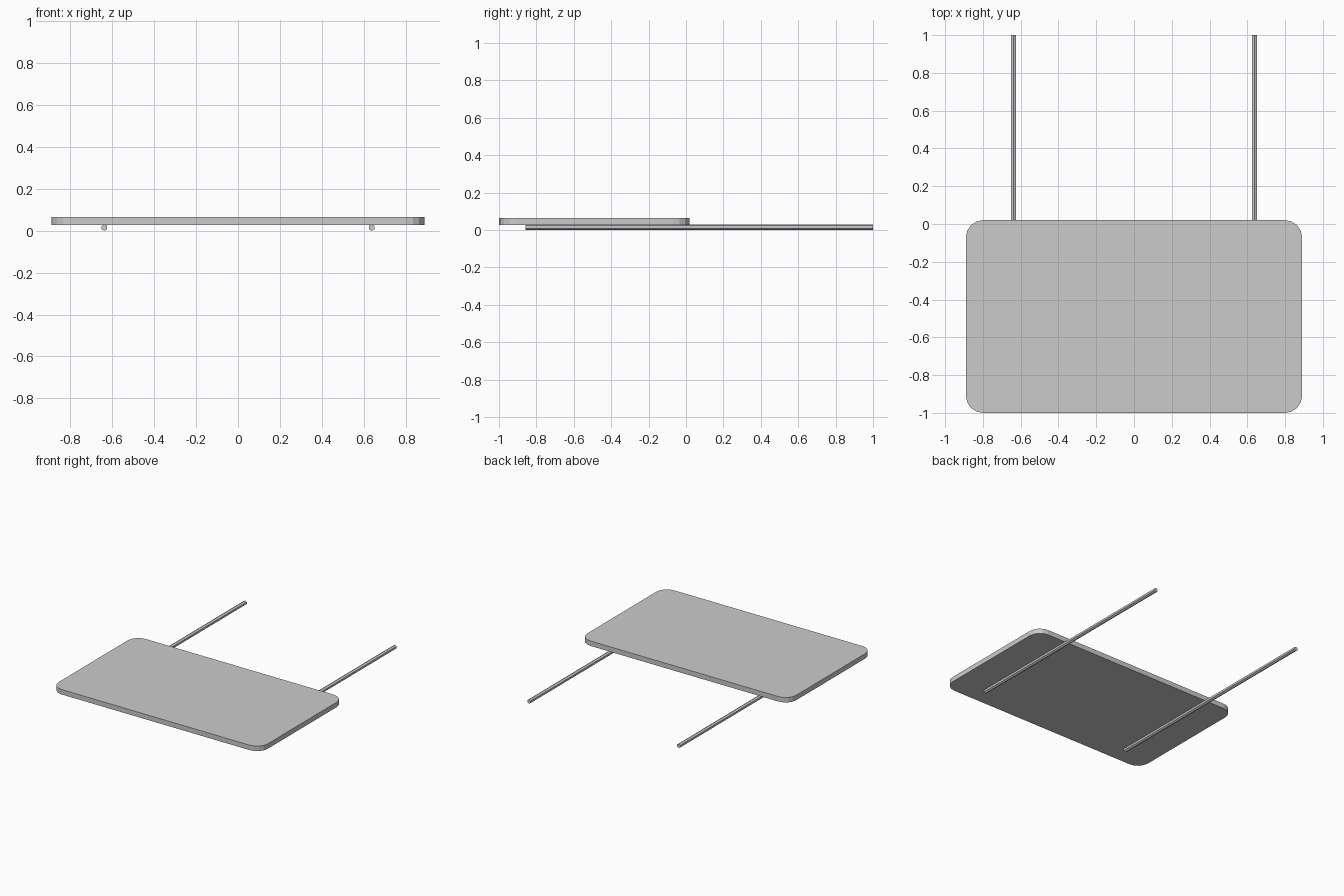
import bpy, bmesh
from math import pi, sin, cos

if "Cube" in bpy.data.objects:
    bpy.data.objects.remove(bpy.data.objects["Cube"])


def rounded_slab(name, x, y0, y1, z0, z1, r, seg):
    # rounded rectangle outline, extruded upward
    bm = bmesh.new()
    corners = [(x - r, y1 - r), (-x + r, y1 - r), (-x + r, y0 + r), (x - r, y0 + r)]
    verts = []
    for i, (cx, cy) in enumerate(corners):
        for k in range(seg + 1):
            a = (i + k / seg) * pi / 2
            verts.append(bm.verts.new((cx + r * cos(a), cy + r * sin(a), z0)))
    face = bm.faces.new(verts)
    ext = bmesh.ops.extrude_face_region(bm, geom=[face], use_keep_orig=True)
    top = [v for v in ext["geom"] if isinstance(v, bmesh.types.BMVert)]
    bmesh.ops.translate(bm, verts=top, vec=(0, 0, z1 - z0))
    bmesh.ops.recalc_face_normals(bm, faces=bm.faces)
    me = bpy.data.meshes.new(name)
    bm.to_mesh(me)
    bm.free()
    bpy.context.collection.objects.link(bpy.data.objects.new(name, me))


def rod(name, x, y0, y1, r):
    # thin low-poly rod running front to back
    bpy.ops.mesh.primitive_cylinder_add(vertices=6, radius=r, depth=y1 - y0,
                                        location=(x, (y0 + y1) / 2, r),
                                        rotation=(pi / 2, 0, 0))
    bpy.context.object.name = name


# flat panel at the front
rounded_slab("panel", 0.89, -1.0, 0.02, 0.027, 0.065, 0.09, 4)

# two support rods under the panel, reaching back
for side, label in ((-1, "left"), (1, "right")):
    rod(label + "_rod", side * 0.638, -0.857, 1.0, 0.0155)
